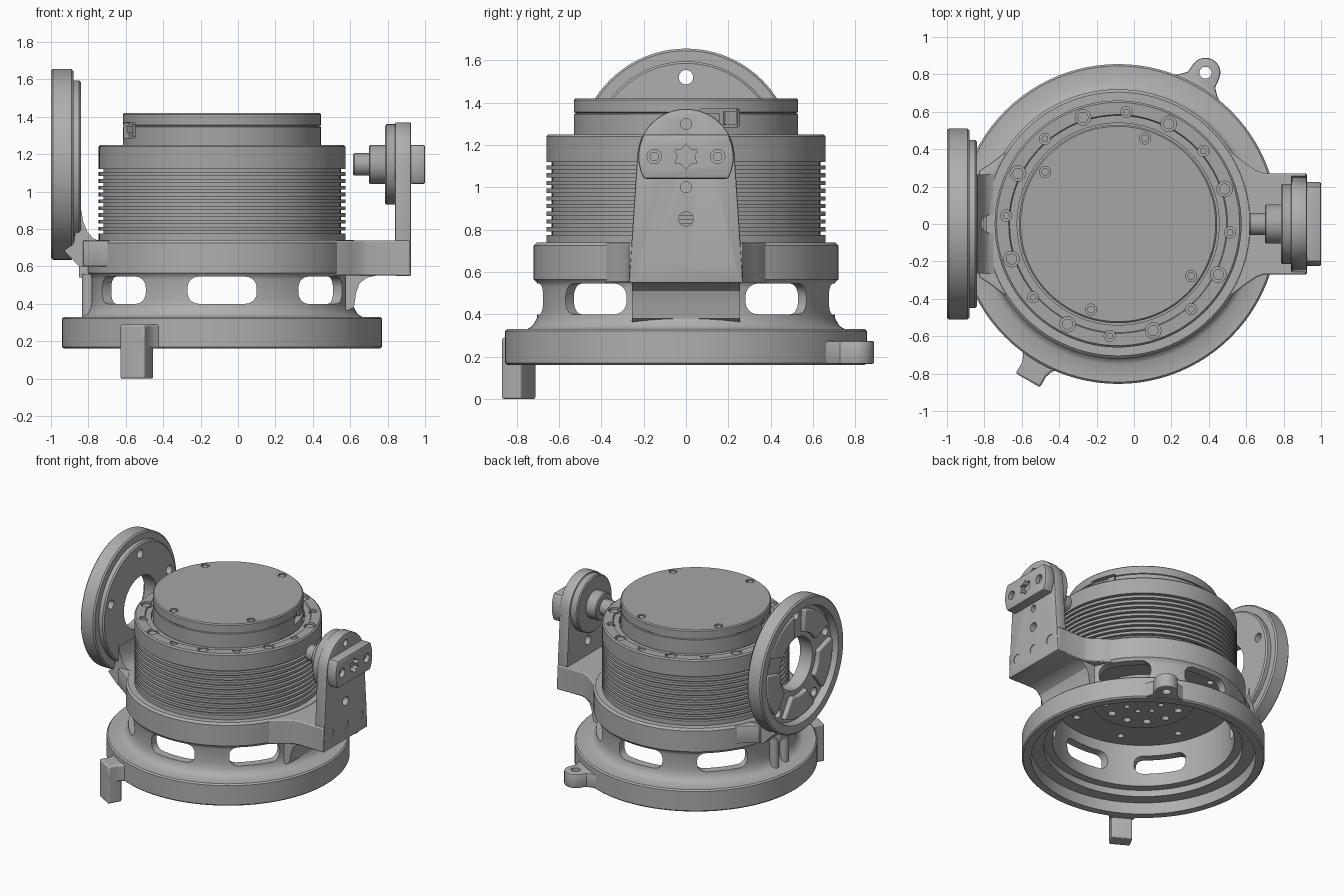
import bpy, bmesh, math
from math import sin, cos, radians
from mathutils import Matrix, Vector

if "Cube" in bpy.data.objects:
    bpy.data.objects.remove(bpy.data.objects["Cube"])

CX = -0.085                     # axis of the round body
PIVOT = Vector((CX, 0, 0))
PIN = 1.145                     # height of the tilt axis


def material(name, v):
    m = bpy.data.materials.new(name)
    m.use_nodes = True
    m.diffuse_color = (v, v, v, 1)
    m.node_tree.nodes["Principled BSDF"].inputs["Base Color"].default_value = (v, v, v, 1)
    return m


LIGHT = material("light grey metal", 0.43)
BODY = material("grey metal", 0.38)


def place(a, b, h, axis):
    return {"x": (h, a, b), "y": (a, h, b), "z": (a, b, h)}[axis]


def finish(name, bm, mat):
    bmesh.ops.remove_doubles(bm, verts=bm.verts, dist=1e-5)
    bmesh.ops.recalc_face_normals(bm, faces=bm.faces)
    me = bpy.data.meshes.new(name)
    bm.to_mesh(me)
    bm.free()
    me.materials.append(mat)
    ob = bpy.data.objects.new(name, me)
    bpy.context.collection.objects.link(ob)
    return ob


def prism(name, pts, axis, lo, hi, mat=LIGHT, bevel=0.0):
    bm = bmesh.new()
    rings = [[bm.verts.new(place(a, b, h, axis)) for a, b in pts] for h in (lo, hi)]
    for r in rings:
        bm.faces.new(r)
    for i in range(len(pts)):
        j = (i + 1) % len(pts)
        bm.faces.new((rings[0][i], rings[0][j], rings[1][j], rings[1][i]))
    ob = finish(name, bm, mat)
    if bevel:
        md = ob.modifiers.new("bevel", "BEVEL")
        md.width, md.segments, md.angle_limit = bevel, 2, radians(40)
    return ob


def lathe(name, prof, axis, centre, mat, closed=False, n=96):
    bm = bmesh.new()
    rings = [[bm.verts.new(place(centre[0] + r * cos(t), centre[1] + r * sin(t), h, axis))
              for t in (math.tau * i / n for i in range(n))] for r, h in prof]
    for k in range(len(prof) if closed else len(prof) - 1):
        p, q = rings[k], rings[(k + 1) % len(prof)]
        for i in range(n):
            j = (i + 1) % n
            bm.faces.new((p[i], p[j], q[j], q[i]))
    bmesh.ops.dissolve_degenerate(bm, edges=bm.edges, dist=1e-6)
    return finish(name, bm, mat)


def arc(r, a0, a1, n=12, c=(0, 0)):
    return [(c[0] + r * cos(radians(a0 + (a1 - a0) * i / n)),
             c[1] + r * sin(radians(a0 + (a1 - a0) * i / n))) for i in range(n + 1)]


def disc(name, c, r, axis, lo, hi, mat=LIGHT, n=20):
    return prism(name, arc(r, 0, 360 - 360 / n, n - 1, c), axis, lo, hi, mat)


def round_rect(x0, x1, y0, y1, r):
    return (arc(r, 0, 90, 5, (x1 - r, y1 - r)) + arc(r, 90, 180, 5, (x0 + r, y1 - r))
            + arc(r, 180, 270, 5, (x0 + r, y0 + r)) + arc(r, 270, 360, 5, (x1 - r, y0 + r)))


def turn(ob, deg):
    ob.data.transform(Matrix.Translation(PIVOT) @ Matrix.Rotation(radians(deg), 4, "Z")
                      @ Matrix.Translation(-PIVOT))
    return ob


def polar(r, deg):
    return (CX + r * cos(radians(deg)), r * sin(radians(deg)))


def cut(ob, cutters):
    # cut all the tools at once, then bake the result and drop the tools
    col = bpy.data.collections.new("cutters")
    bpy.context.scene.collection.children.link(col)
    for c in cutters:
        col.objects.link(c)
        c.hide_render = True
    md = ob.modifiers.new("cut", "BOOLEAN")
    md.operand_type, md.collection, md.solver = "COLLECTION", col, "EXACT"
    dg = bpy.context.evaluated_depsgraph_get()
    me = bpy.data.meshes.new_from_object(ob.evaluated_get(dg))
    ob.modifiers.clear()
    ob.data = me
    for c in cutters:
        bpy.data.objects.remove(c)
    bpy.data.collections.remove(col)


# Base ring and windowed skirt
base = lathe("base_skirt", [(.79, .16), (.845, .16), (.855, .17), (.855, .32), (.845, .33), (.75, .33),
             (.725, .345), (.705, .38), (.70, .42), (.70, .53), (.705, .55), (.72, .565), (.72, .725),
             (.705, .74), (.64, .74), (.64, .30), (.70, .30), (.70, .25), (.79, .25)],
             "z", (CX, 0), LIGHT, closed=True)
window = round_rect(CX - .185, CX + .185, .40, .545, .06)
cut(base, [turn(prism("window_cutter", window, "y", -1, -.5), a) for a in (0, 51, -51, 180, 129, -129)])

# Locating post and rear lug on the base ring
post = prism("locating_post", [(.83, -.11), (.87, -.085), (.90, -.075), (.965, -.075),
             (.965, .075), (.90, .075), (.87, .085), (.83, .11)], "z", .16, .29, bevel=.012)
leg = prism("post_leg", round_rect(.86, .965, -.075, .075, .012), "z", 0, .2, bevel=.008)
lug = prism("rear_lug", [(.82, -.17), (.855, -.12), (.89, -.085)] + arc(.08, -85, 85, 12, (.934, 0))
            + [(.89, .085), (.855, .12), (.82, .17)], "z", .165, .275, bevel=.01)
for ob, deg in ((post, 240), (leg, 240), (lug, 60)):
    ob.data.transform(Matrix.Translation(PIVOT))
    turn(ob, deg)
cut(lug, [disc("hole_cutter", polar(.934, 60), .032, "z", 0, .5)])

# Finned body with bolt flange
prof = [(0, .61), (.36, .61), (.36, .63), (.645, .63), (.645, .74), (.66, .74), (.66, .775)]
for i in range(10):
    z = .775 + .0365 * i
    prof += [(.635, z), (.635, z + .0165), (.66, z + .0165), (.66, z + .0365)]
prof += [(.66, 1.24), (.65, 1.25), (.585, 1.25), (.58, 1.24), (.54, 1.24), (.54, 1.2), (0, 1.2)]
body = lathe("finned_body", prof, "z", (CX, 0), BODY)
holes = []
for k in range(16):
    p, big = polar(.6, 85.7 + 22.5 * k), k % 2
    holes.append(disc("hole_cutter", p, .042 if big else .03, "z", 1.225, 1.3))
    disc("flange_bolt", p, .03 if big else .018, "z", 1.2, 1.24, BODY, 12)
for count, r, size in ((8, .53, .025), (12, .27, .028), (8, .13, .02)):
    holes += [disc("hole_cutter", polar(r, 360 * (k + .5) / count), size, "z", .55, .66)
              for k in range(count)]
cut(body, holes)

# Cap with parting line, screws and two side connectors
cap = lathe("cap", [(0, 1.21), (.53, 1.21), (.53, 1.345), (.522, 1.348), (.522, 1.352), (.53, 1.355),
            (.53, 1.412), (.522, 1.42), (0, 1.42)], "z", (CX, 0), BODY)
holes = []
for a in (72.5, 144.5, 252.5, 324.5):
    holes.append(disc("hole_cutter", polar(.48, a), .03, "z", 1.405, 1.5))
    disc("cap_screw", polar(.48, a), .02, "z", 1.39, 1.415, BODY, 12)
for a in (17.5, 197.5):
    slot = prism("slot_cutter", round_rect(-.1, .1, 1.285, 1.37, .01), "x", CX + .49, CX + .6)
    holes.append(turn(slot, a))
    turn(prism("connector", round_rect(.03, .09, 1.295, 1.36, .006), "x", CX + .48, CX + .515, BODY), a)
    turn(prism("connector_tab", round_rect(-.09, .01, 1.315, 1.35, .006), "x", CX + .48, CX + .505, BODY), a)
cut(cap, holes)


def shoulder(name, side, reach, z0):
    # flat block flaring into the skirt
    edge = [(CX + x, y) for x, y in arc(.68, 36, -36, 12)]
    flare = [(CX + .615, .375), (CX + .68, .325), (CX + .74, .285), (CX + .78, .27)]
    outer = [p for p in flare if p[0] < reach]
    pts = edge + [(x, -y) for x, y in outer] + [(reach, -.27), (reach, .27)] + outer[::-1]
    if side < 0:
        pts = [(2 * CX - x, y) for x, y in pts]
    return prism(name, pts, "z", z0, .738, bevel=.008)


# Support arm: shoulder, underside fillet and upright
shoulder("arm_shoulder", 1, .92, .55)
prism("arm_fillet", [(.575, .36), (.62, .38), (.632, .46), (.65, .51), (.69, .54), (.75, .553),
      (.575, .56)], "y", -.255, .255)
upright = prism("arm_upright", [(-.27, .548), (.27, .548)] + arc(.23, 2, 178, 28, (0, 1.14)),
                "x", .84, .925, bevel=.008)
holes = [disc("hole_cutter", (0, .85), .034, "x", .8, 1)]
holes += [disc("hole_cutter", (0, z), .026, "x", .89, 1) for z in (1.0, 1.3)]
for y in (-.18, 0, .18):
    holes.append(disc("hole_cutter", (y, .67), .035, "x", .89, 1))
    disc("arm_bolt", (y, .67), .024, "x", .86, .905, n=6)
cut(upright, holes)

# Clamp block with star socket
clamp = prism("clamp_block", arc(.225, -27.8, 27.8, 10, (0, PIN)) + arc(.225, 152.2, 207.8, 10, (0, PIN)),
              "x", .92, 1, bevel=.01)
star = [arc(.06 if k % 2 else .04, 30 * k, 0, 1, (0, PIN))[0] for k in range(12)]
holes = [prism("star_cutter", star, "x", .96, 1.1)]
for y in (-.15, .15):
    holes.append(disc("hole_cutter", (y, PIN), .034, "x", .96, 1.1))
    disc("clamp_screw", (y, PIN), .022, "x", .94, .975, n=12)
cut(clamp, holes)

# Stepped pivot pin
lathe("pivot_pin", [(0, .615), (.052, .615), (.06, .623), (.06, .70), (.098, .70), (.105, .707),
      (.105, .785), (.207, .785), (.215, .793), (.215, .842), (0, .842)], "x", (0, PIN), BODY, n=64)

# Tilt flange with radial pads and through holes
wheel = lathe("tilt_flange", [(.2, -.84), (.44, -.84), (.45, -.85), (.45, -.88), (.50, -.88), (.51, -.89),
              (.51, -.99), (.50, -1), (.44, -1), (.43, -.945), (.2, -.945)], "x", (0, PIN), LIGHT, closed=True)
cut(wheel, [disc("hole_cutter", arc(.375, 90 + 72 * k, 0, 1, (0, PIN))[0], .034, "x", -1.1, -.7)
            for k in range(5)])
for k in range(5):
    a = 126 + 72 * k
    prism("flange_pad", arc(.405, a - 27, a + 27, 10, (0, PIN)) + arc(.235, a + 22, a - 22, 8, (0, PIN)),
          "x", -.98, -.94, bevel=.01)

# Flange support: shoulder, curved gusset and lower rib
left = shoulder("flange_shoulder", -1, .66, .60)
gusset = prism("flange_gusset", [(-.745, .60), (-.85, .60), (-.93, .685), (-.88, .72), (-.85, .90), (-.838, .90),
               (-.828, .84), (-.805, .785), (-.775, .75), (-.745, .738)], "y", -.265, .265)
for ob in (left, gusset):
    cut(ob, [prism("notch_cutter", round_rect(-.815, -.72, -.048, .048, .045), "z", .5, 1)])
prism("lower_rib", round_rect(-.85, -.755, -.07, .07, .012), "z", .54, .61)
for y in (-.06, .06):
    disc("rib_pillar", (-.80, y), .035, "z", .33, .56)

# Smooth shading with sharp edges kept
for ob in bpy.context.scene.objects:
    if ob.type == "MESH":
        bpy.ops.object.select_all(action="DESELECT")
        ob.select_set(True)
        bpy.context.view_layer.objects.active = ob
        bpy.ops.object.shade_smooth_by_angle(angle=radians(32))
